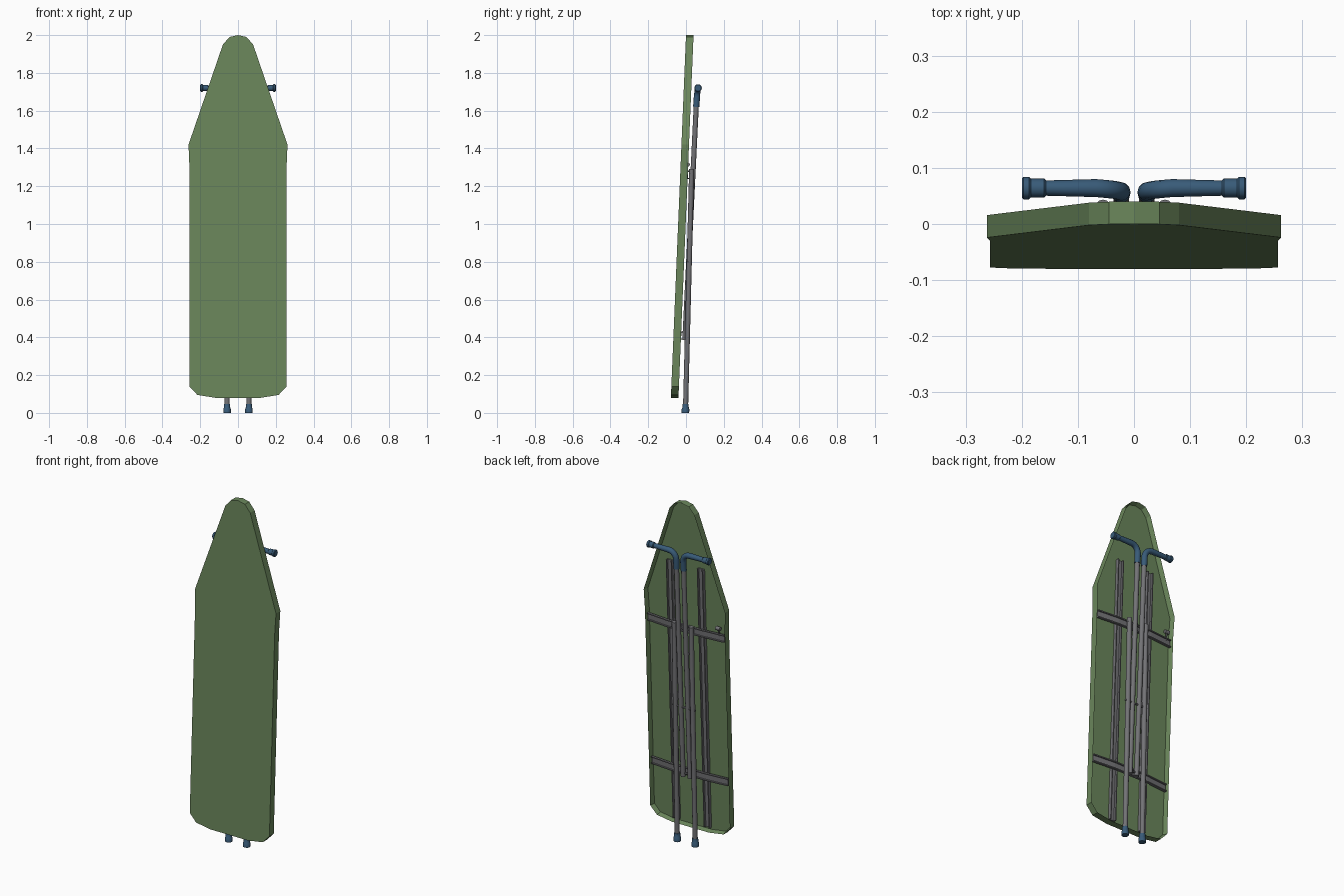
import bpy, bmesh, math
from mathutils import Vector

cube = bpy.data.objects.get("Cube")
if cube:
    bpy.data.objects.remove(cube, do_unlink=True)


def material(name, rgb):
    m = bpy.data.materials.new(name)
    m.use_nodes = True
    m.diffuse_color = (*rgb, 1)
    bsdf = m.node_tree.nodes["Principled BSDF"]
    bsdf.inputs["Base Color"].default_value = (*rgb, 1)
    bsdf.inputs["Roughness"].default_value = 0.7
    return m


GREEN = material("green cover", (0.145, 0.24, 0.105))
GREY = material("grey steel", (0.17, 0.17, 0.18))
BLUE = material("blue plastic", (0.04, 0.105, 0.19))


def on_board(x, d, z):
    """Point at depth d behind the leaning front face."""
    return Vector((x, -0.08 + d + (z - 0.08) * 0.0417, z))


def finish(bm, name, mat, smooth=False):
    bmesh.ops.recalc_face_normals(bm, faces=bm.faces)
    me = bpy.data.meshes.new(name)
    bm.to_mesh(me)
    bm.free()
    ob = bpy.data.objects.new(name, me)
    bpy.context.collection.objects.link(ob)
    me.materials.append(mat)
    if smooth:
        bpy.ops.object.select_all(action='DESELECT')
        ob.select_set(True)
        bpy.context.view_layer.objects.active = ob
        bpy.ops.object.shade_smooth_by_angle(angle=math.radians(40))
    return ob


def loft(bm, rings):
    """Join closed rings of points and cap both ends."""
    vs = [[bm.verts.new(p) for p in r] for r in rings]
    n = len(vs[0])
    for a, b in zip(vs, vs[1:]):
        for i in range(n):
            bm.faces.new((a[i], a[(i + 1) % n], b[(i + 1) % n], b[i]))
    return bm.faces.new(vs[0]), bm.faces.new(vs[-1])


def tube(name, mat, pts, radii, sides=12):
    """Round sweep along a path, one radius for each point."""
    pts = [Vector(p) for p in pts]
    rings, side = [], None
    for i, p in enumerate(pts):
        t = (pts[min(i + 1, len(pts) - 1)] - pts[max(i - 1, 0)]).normalized()
        u = Vector((0, 1, 0))
        u = (u - t * u.dot(t)).normalized()
        w = t.cross(u)
        rings.append([p + radii[i] * (u * math.cos(k * math.tau / sides) + w * math.sin(k * math.tau / sides))
                      for k in range(sides)])
    bm = bmesh.new()
    loft(bm, rings)
    return finish(bm, name, mat, True)


def channel(name, path, half, depth, along_x):
    """U-section steel strip; path holds (x, d, z) of its inner face."""
    lip, web = 0.006, depth * 0.4
    section = [(-half, 0), (half, 0), (half, depth), (half - lip, depth),
               (half - lip, web), (-half + lip, web), (-half + lip, depth), (-half, depth)]
    rings = []
    for x, d, z in path:
        rings.append([on_board(x, d + e, z + w) if along_x else on_board(x + w, d + e, z)
                      for w, e in section])
    bm = bmesh.new()
    loft(bm, rings)
    return finish(bm, name, GREY)


# Board: padded shell, hollow at the back
half = [(0.045, 1.99), (0.08, 1.95), (0.262, 1.42), (0.257, 1.30), (0.257, 0.14), (0.215, 0.095), (0.12, 0.08)]
outline = [(0, 2.0)] + half + [(-x, z) for x, z in reversed(half)]
bm = bmesh.new()
front, back = loft(bm, [[on_board(x, d, z) for x, z in outline] for d in (0, 0.04)])
bmesh.ops.recalc_face_normals(bm, faces=bm.faces)
bmesh.ops.inset_region(bm, faces=[back], thickness=0.009)
bmesh.ops.translate(bm, verts=back.verts, vec=(0, -0.027, 0))
finish(bm, "ironing_board", GREEN)

# Cross braces, bowed outwards in the middle
for label, z in (("lower", 0.41), ("upper", 1.26)):
    channel(label + "_cross_brace",
            [(-0.246, 0.024, z), (-0.11, 0.036, z), (0.11, 0.036, z), (0.246, 0.024, z)],
            0.022, 0.013, True)

for s, side in ((1, "left"), (-1, "right")):
    # Long rails under the board
    channel(side + "_rail", [(s * 0.10, 0.012, 0.10), (s * 0.10, 0.012, 1.63)], 0.019, 0.02, False)

    # Outer leg with foot cap
    foot, pivot = Vector((s * 0.058, -0.003, 0)), Vector((s * 0.055, 0.03, 1.29))
    tube(side + "_outer_leg", GREY, [foot.lerp(pivot, 0.02), pivot], [0.0135] * 2)
    tube(side + "_foot_cap", BLUE,
         [foot, foot.lerp(pivot, 0.016), foot.lerp(pivot, 0.02), foot.lerp(pivot, 0.037)],
         [0.02, 0.02, 0.017, 0.016])

    # Inner leg ending in the handle
    low, high = Vector((s * 0.022, -0.006, 0.385)), Vector((s * 0.023, 0.055, 1.64))
    tube(side + "_inner_leg", GREY, [low, high], [0.0135] * 2)

    # Handle: sleeve, elbow and grip
    path = [high - Vector((0, 0.001, 0.02)), (s * 0.023, 0.058, 1.675)]
    for k in range(1, 6):
        a = k * math.pi / 10
        path.append((s * (0.068 - 0.045 * math.cos(a)), 0.058 + 0.006 * k / 5, 1.675 + 0.045 * math.sin(a)))
    path.append((s * 0.16, 0.064, 1.72))
    tube(side + "_handle", BLUE, path, [0.0165] * 2 + [0.016] * 5 + [0.0135])
    tube(side + "_handle_end", BLUE,
         [(s * x, 0.064, 1.72) for x in (0.156, 0.16, 0.184, 0.187, 0.197, 0.2)],
         [0.013, 0.017, 0.017, 0.02, 0.02, 0.017])

# Pivot rods joining the legs
for name, y, z, w in (("middle_pivot_rod", 0.016, 0.80, 0.072),
                      ("upper_pivot_rod", 0.028, 1.265, 0.068),
                      ("lower_pivot_rod", -0.006, 0.405, 0.04)):
    tube(name, GREY, [(-w, y, z), (w, y, z)], [0.006] * 2, 8)

# Small release latch beside the upper brace
tube("latch_stem", GREY, [on_board(-0.215, 0.03, 1.27), on_board(-0.215, 0.038, 1.315)], [0.005] * 2, 8)
tube("latch_knob", GREY, [on_board(-0.228, 0.038, 1.315), on_board(-0.202, 0.038, 1.315)], [0.011] * 2, 10)
